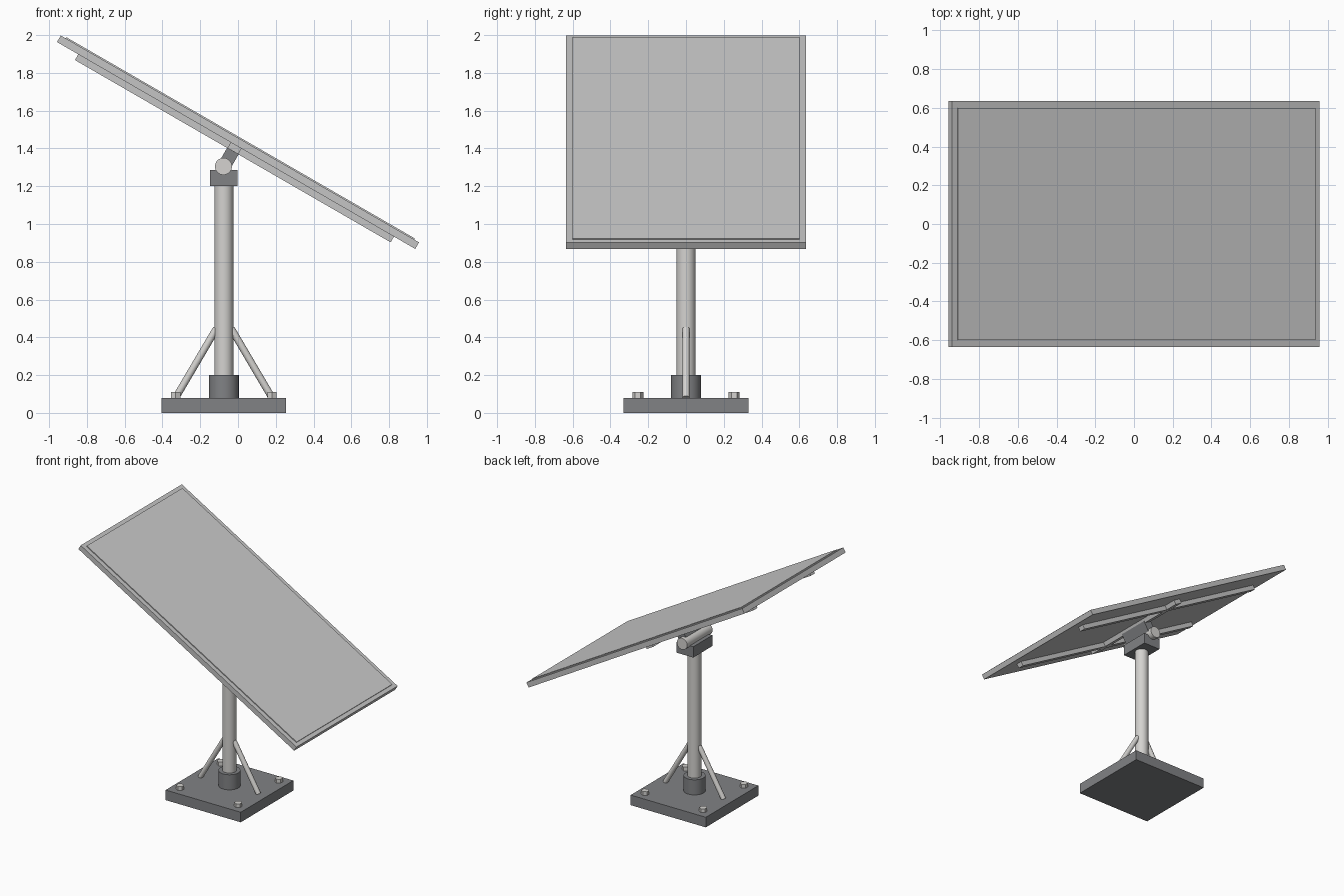
import bpy, bmesh, math
from mathutils import Matrix, Vector

if "Cube" in bpy.data.objects:
    bpy.data.objects.remove(bpy.data.objects["Cube"])


def material(name, r, g, b):
    m = bpy.data.materials.new(name)
    m.use_nodes = True
    m.diffuse_color = (r, g, b, 1)
    m.node_tree.nodes["Principled BSDF"].inputs["Base Color"].default_value = (r, g, b, 1)
    return m


GLASS = material("panel grey", 0.6, 0.6, 0.6)
FRAME = material("frame grey", 0.56, 0.56, 0.56)
STEEL = material("pale steel", 0.66, 0.65, 0.63)
DARK = material("dark grey", 0.22, 0.225, 0.235)

POST_X = -0.075
TILT = Matrix.Translation((0, 0, 1.433)) @ Matrix.Rotation(math.radians(30), 4, "Y")


def finish(name, bm, mat, smooth=False):
    mesh = bpy.data.meshes.new(name)
    bm.to_mesh(mesh)
    bm.free()
    mesh.materials.append(mat)
    ob = bpy.data.objects.new(name, mesh)
    bpy.context.collection.objects.link(ob)
    if smooth:
        bpy.ops.object.select_all(action="DESELECT")
        ob.select_set(True)
        bpy.context.view_layer.objects.active = ob
        bpy.ops.object.shade_smooth_by_angle(angle=math.radians(40))
    return ob


def box(name, size, centre, mat, frame=Matrix()):
    bm = bmesh.new()
    place = frame @ Matrix.Translation(centre) @ Matrix.Diagonal((*size, 1))
    bmesh.ops.create_cube(bm, size=1, matrix=place)
    return finish(name, bm, mat)


def rod(name, start, end, radius, mat, sides=32):
    a, b = Vector(start), Vector(end)
    turn = (b - a).to_track_quat("Z", "Y").to_matrix().to_4x4()
    bm = bmesh.new()
    bmesh.ops.create_cone(bm, cap_ends=True, segments=sides, radius1=radius, radius2=radius,
                          depth=(b - a).length, matrix=Matrix.Translation((a + b) / 2) @ turn)
    return finish(name, bm, mat, smooth=sides > 8)


# Ground plate, collar and post
box("base_plate", (0.66, 0.66, 0.08), (POST_X, 0, 0.04), DARK)
rod("post_collar", (POST_X, 0, 0.08), (POST_X, 0, 0.2), 0.079, DARK)
rod("post", (POST_X, 0, 0.08), (POST_X, 0, 1.2), 0.05, STEEL)

# Braces and corner bolts
for sx, side in ((-1, "right"), (1, "left")):
    rod(f"brace_{side}", (POST_X + sx * 0.255, 0, 0.08), (POST_X + sx * 0.04, 0, 0.445),
        0.019, STEEL, 16)
    for sy, end in ((-1, "front"), (1, "back")):
        x, y = POST_X + sx * 0.255, sy * 0.255
        rod(f"bolt_{end}_{side}", (x, y, 0.08), (x, y, 0.11), 0.029, STEEL, 6)

# Pivot head, hinge block and axle
box("pivot_head", (0.146, 0.24, 0.086), (POST_X, 0, 1.243), DARK)
box("hinge_block", (0.07, 0.26, 0.13), (0, 0, -0.105), DARK, TILT)
rod("hinge_axle", (POST_X - 0.002, -0.16, 1.305), (POST_X - 0.002, 0.16, 1.305), 0.045, STEEL)

# Tilted panel with its frame, rails and cross bar
box("panel_frame", (2.19, 1.27, 0.04), (0, 0, 0), FRAME, TILT)
box("panel_glass", (2.13, 1.2, 0.012), (0, 0, 0.021), GLASS, TILT)
for sy, end in ((-1, "front"), (1, "back")):
    box(f"rail_{end}", (1.93, 0.05, 0.035), (0, sy * 0.36, -0.0375), FRAME, TILT)
box("cross_bar", (0.065, 0.98, 0.035), (0, 0, -0.037), FRAME, TILT)
